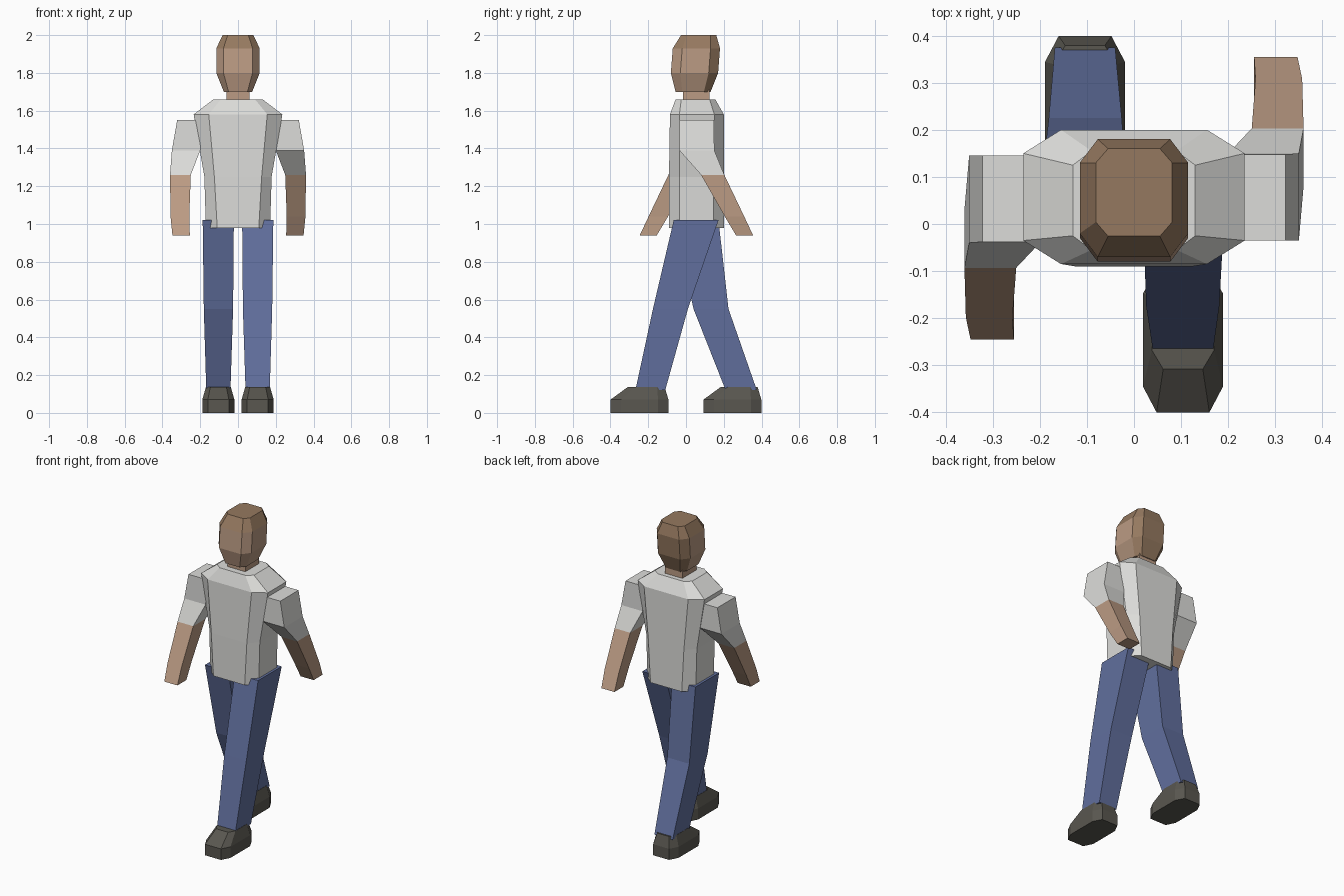
import bpy
import bmesh

cube = bpy.data.objects.get("Cube")
if cube:
    bpy.data.objects.remove(cube, do_unlink=True)


def material(name, r, g, b):
    m = bpy.data.materials.new(name)
    m.use_nodes = True
    m.diffuse_color = (r, g, b, 1)
    m.node_tree.nodes["Principled BSDF"].inputs["Base Color"].default_value = (r, g, b, 1)
    return m


SHIRT = material("shirt_white", 0.72, 0.72, 0.70)
SKIN = material("skin", 0.50, 0.33, 0.23)
HAIR = material("hair_brown", 0.30, 0.19, 0.115)
DENIM = material("denim_blue", 0.12, 0.16, 0.34)
LEATHER = material("shoe_dark", 0.10, 0.095, 0.08)


def box_ring(z, x0, x1, y0, y1):
    return [(x0, y0, z), (x1, y0, z), (x1, y1, z), (x0, y1, z)]


def oct_ring(z, half, panel, y0, y1, cut, cx=0):
    """Rectangle with cut corners: half width, flat front width and corner depth."""
    right = [(panel, y0), (half, y0 + cut), (half, y1 - cut), (panel, y1)]
    left = [(-x, y) for x, y in reversed(right)]
    return [(cx + x, y, z) for x, y in right + left]


def loft(name, rings, mats, rule=None):
    """Skin a stack of rings, cap both ends, colour the faces by a rule."""
    bm = bmesh.new()
    loops = [[bm.verts.new(p) for p in ring] for ring in rings]
    n = len(loops[0])
    for a, b in zip(loops, loops[1:]):
        for i in range(n):
            j = (i + 1) % n
            bm.faces.new((a[i], a[j], b[j], b[i]))
    bm.faces.new(loops[0])
    bm.faces.new(loops[-1])
    bmesh.ops.recalc_face_normals(bm, faces=bm.faces)
    bm.normal_update()
    if rule:
        for f in bm.faces:
            f.material_index = rule(f.calc_center_median(), f.normal)
    mesh = bpy.data.meshes.new(name)
    bm.to_mesh(mesh)
    bm.free()
    for m in mats:
        mesh.materials.append(m)
    obj = bpy.data.objects.new(name, mesh)
    bpy.context.collection.objects.link(obj)
    return obj


# Head: hair on the crown and the back, skin elsewhere
loft("head", [
    oct_ring(1.70, 0.075, 0.05, -0.055, 0.13, 0.035),
    oct_ring(1.80, 0.115, 0.077, -0.08, 0.17, 0.05),
    oct_ring(1.93, 0.115, 0.077, -0.07, 0.18, 0.05),
    oct_ring(2.00, 0.081, 0.055, -0.026, 0.16, 0.03),
], [SKIN, HAIR], lambda c, n: int(c.z > 1.935 or n.y > 0.3))

loft("neck", [box_ring(z, -0.062, 0.062, -0.015, 0.125) for z in (1.60, 1.74)], [SKIN])

# Shirt body
loft("torso", [
    oct_ring(0.98, 0.17, 0.11, -0.09, 0.20, 0.055),
    oct_ring(1.25, 0.178, 0.125, -0.09, 0.20, 0.055),
    oct_ring(1.58, 0.235, 0.155, -0.085, 0.20, 0.05),
    oct_ring(1.66, 0.13, 0.09, -0.055, 0.155, 0.03),
], [SHIRT])

# Arms: left swings back, right is the same arm turned half round the body axis
BODY_Y = 0.055
arm = [
    box_ring(1.55, 0.19, 0.322, -0.035, 0.148),
    box_ring(1.39, 0.20, 0.350, -0.035, 0.150),
    box_ring(1.26, 0.25, 0.360, 0.08, 0.203),
    box_ring(1.04, 0.258, 0.357, 0.205, 0.308),
    box_ring(0.94, 0.255, 0.347, 0.265, 0.355),
]
turned = [[(-x, 2 * BODY_Y - y, z) for x, y, z in ring] for ring in arm]
for name, rings in (("left_arm", arm), ("right_arm", turned)):
    loft(name, rings, [SHIRT, SKIN], lambda c, n: int(c.z < 1.25))

# Legs and shoes: left steps forward, right trails behind
strides = {
    "left": (1, (-0.175, 0.01), (-0.268, -0.11), -0.40),
    "right": (-1, (0.04, 0.225), (0.21, 0.375), 0.092),
}
for side, (s, knee, ankle, toe) in strides.items():
    loft(side + "_leg", [
        box_ring(1.02, s * 0.022, s * 0.187, -0.065, 0.172),
        box_ring(0.55, s * 0.026, s * 0.181, *knee),
        box_ring(0.12, s * 0.040, s * 0.168, *ankle),
    ], [DENIM])
    heel = toe + 0.307
    sole = [oct_ring(z, 0.085, 0.056, toe, heel, 0.055, s * 0.104) for z in (0, 0.07)]
    upper = oct_ring(0.137, 0.066, 0.042, toe + 0.092, heel - 0.02, 0.04, s * 0.104)
    loft(side + "_shoe", sole + [upper], [LEATHER])
